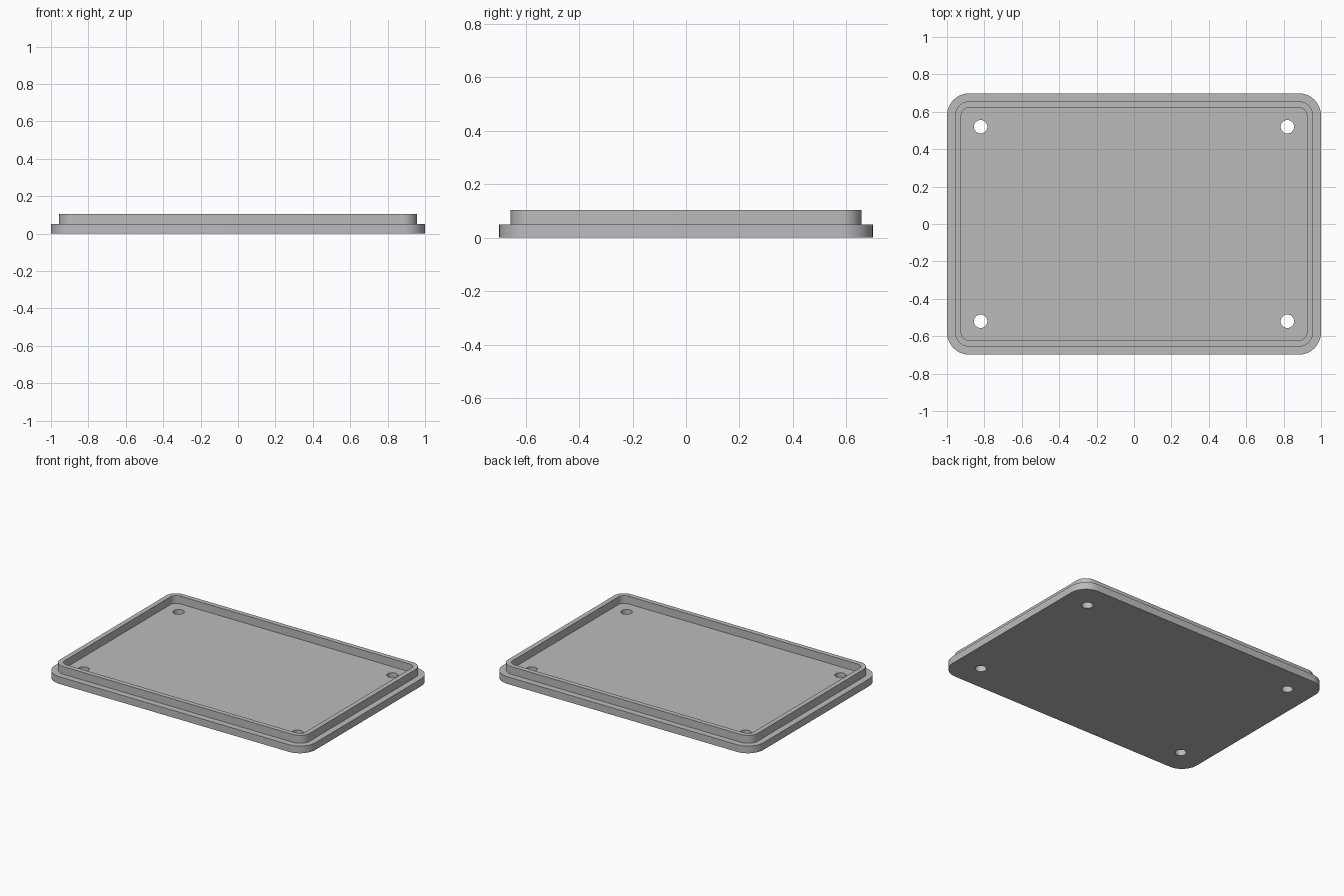
import bpy
import bmesh
from math import cos, sin, pi, radians

default = bpy.data.objects.get("Cube")
if default:
    bpy.data.objects.remove(default, do_unlink=True)

HALF_X, HALF_Y, RADIUS = 1.0, 0.699, 0.12
BASE_TOP, RIM_TOP = 0.05, 0.104
RIM_OUTER, RIM_INNER = 0.043, 0.076   # insets from the plate edge
HOLE_X, HOLE_Y, HOLE_RADIUS = 0.82, 0.52, 0.036
CORNER_STEPS = 12

grey = bpy.data.materials.new("plain grey")
grey.use_nodes = True
color = (0.5, 0.5, 0.5, 1)
grey.diffuse_color = color
grey.node_tree.nodes["Principled BSDF"].inputs["Base Color"].default_value = color


def rounded_loop(bm, inset, z):
    """Rounded rectangle of vertices, inset from the plate edge."""
    r = RADIUS - inset
    cx, cy = HALF_X - RADIUS, HALF_Y - RADIUS
    verts = []
    for corner, (sx, sy) in enumerate([(1, 1), (-1, 1), (-1, -1), (1, -1)]):
        for i in range(CORNER_STEPS + 1):
            a = (corner + i / CORNER_STEPS) * pi / 2
            verts.append(bm.verts.new((sx * cx + r * cos(a), sy * cy + r * sin(a), z)))
    return verts


# Lid body: plate, stepped ledge, raised rim and recessed floor
bm = bmesh.new()
section = [(0, 0), (0, BASE_TOP), (RIM_OUTER, BASE_TOP), (RIM_OUTER, RIM_TOP),
           (RIM_INNER, RIM_TOP), (RIM_INNER, BASE_TOP)]
loops = [rounded_loop(bm, inset, z) for inset, z in section]
for low, high in zip(loops, loops[1:]):
    n = len(low)
    for i in range(n):
        j = (i + 1) % n
        bm.faces.new((low[i], low[j], high[j], high[i]))
bm.faces.new(reversed(loops[0]))
bm.faces.new(loops[-1])
bmesh.ops.recalc_face_normals(bm, faces=bm.faces)
mesh = bpy.data.meshes.new("lid_body")
bm.to_mesh(mesh)
bm.free()
mesh.materials.append(grey)
lid = bpy.data.objects.new("lid_body", mesh)
bpy.context.collection.objects.link(lid)

# Screw holes through the floor, one near each corner
for sx in (-1, 1):
    for sy in (-1, 1):
        bpy.ops.mesh.primitive_cylinder_add(
            vertices=32, radius=HOLE_RADIUS, depth=0.3,
            location=(sx * HOLE_X, sy * HOLE_Y, 0))
        cutter = bpy.context.object
        cutter.name = "hole_cutter"
        cutter.hide_render = True
        cutter.data.materials.append(grey)
        bpy.ops.object.select_all(action="DESELECT")
        lid.select_set(True)
        bpy.context.view_layer.objects.active = lid
        cut = lid.modifiers.new("screw_hole", "BOOLEAN")
        cut.operation = "DIFFERENCE"
        cut.solver = "EXACT"
        cut.object = cutter
        bpy.ops.object.modifier_apply(modifier=cut.name)
        bpy.data.objects.remove(cutter, do_unlink=True)

bpy.ops.object.shade_smooth_by_angle(angle=radians(30))
